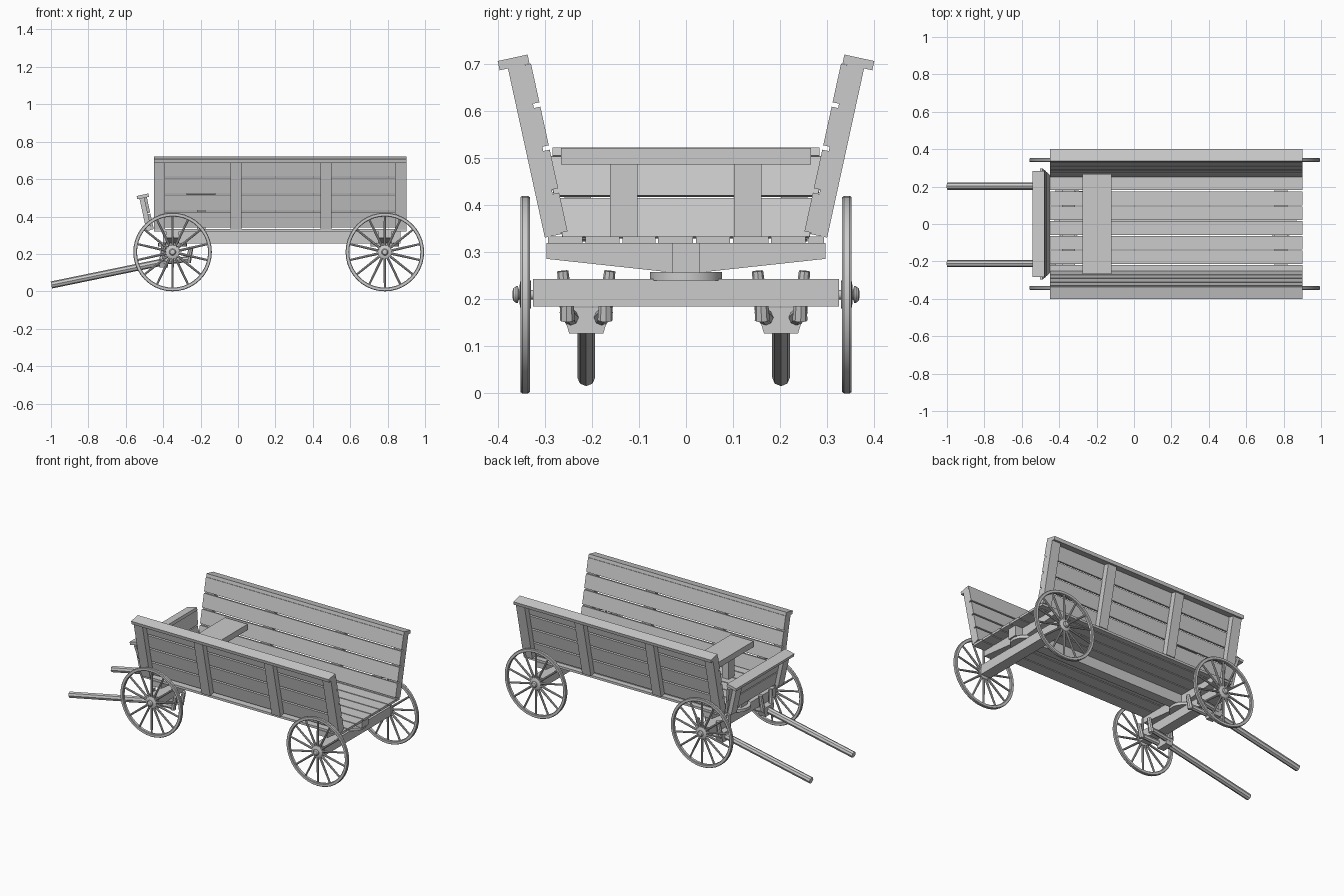
import bpy, bmesh, math
from mathutils import Vector, Matrix

if "Cube" in bpy.data.objects:
    bpy.data.objects.remove(bpy.data.objects["Cube"])

LEAN = math.radians(12.3)


def finish(bm, name, smooth=False):
    bmesh.ops.recalc_face_normals(bm, faces=bm.faces[:])
    me = bpy.data.meshes.new(name)
    bm.to_mesh(me)
    bm.free()
    ob = bpy.data.objects.new(name, me)
    bpy.context.collection.objects.link(ob)
    if smooth:
        bpy.context.view_layer.objects.active = ob
        ob.select_set(True)
        bpy.ops.object.shade_smooth_by_angle(angle=math.radians(35))
        ob.select_set(False)
    return ob


def box(name, lo, hi, matrix=None):
    bm = bmesh.new()
    bmesh.ops.create_cube(bm, size=1)
    for v in bm.verts:
        v.co = Vector([lo[i] + (v.co[i] + 0.5) * (hi[i] - lo[i]) for i in range(3)])
        if matrix:
            v.co = matrix @ v.co
    return finish(bm, name)


def prism(name, profile, x0, x1, matrix=None):
    """Extrude a (y, z) outline along x."""
    bm = bmesh.new()
    a, b = [[bm.verts.new((x, y, z)) for y, z in profile] for x in (x0, x1)]
    n = len(profile)
    bm.faces.new(a)
    bm.faces.new(b)
    for i in range(n):
        bm.faces.new((a[i], a[(i + 1) % n], b[(i + 1) % n], b[i]))
    if matrix:
        bm.transform(matrix)
    return finish(bm, name)


def add_rod(bm, p, q, r1, r2, n=8):
    p, q = Vector(p), Vector(q)
    m = Matrix.Translation((p + q) / 2) @ (q - p).to_track_quat('Z', 'Y').to_matrix().to_4x4()
    bmesh.ops.create_cone(bm, cap_ends=True, segments=n, radius1=r1, radius2=r2,
                          depth=(q - p).length, matrix=m)


def add_lathe(bm, profile, n, closed):
    """Revolve (radius, y) points about the y axis."""
    rings = [[bm.verts.new((r * math.cos(t), y, r * math.sin(t))) for r, y in profile]
             for t in (2 * math.pi * k / n for k in range(n))]
    m = len(profile)
    for k in range(n):
        a, b = rings[k], rings[(k + 1) % n]
        for i in range(m if closed else m - 1):
            j = (i + 1) % m
            bm.faces.new((a[i], a[j], b[j], b[i]))
    if not closed:
        for i in (0, m - 1):
            bm.faces.new([r[i] for r in rings])


# wheels: rim, spokes, hub with domed end
def wheel(name, x, s):
    bm = bmesh.new()
    add_lathe(bm, [(.19, -.007), (.193, -.01), (.207, -.01), (.21, -.006),
                   (.21, .006), (.207, .01), (.193, .01), (.19, .007)], 40, True)
    for k in range(14):
        t = 2 * math.pi * (k + .5) / 14
        c, d = math.cos(t), math.sin(t)
        add_rod(bm, (.025 * c, 0, .025 * d), (.192 * c, 0, .192 * d), .007, .0055)
    add_lathe(bm, [(.026, -.013), (.036, -.009), (.036, .007), (.026, .011), (.011, .012),
                   (.011, .014), (.018, .015), (.018, .019), (.013, .025), (.005, .027)], 20, False)
    bm.transform(Matrix.Translation((x, s * .342, .21)) @ Matrix.Diagonal((1, s, 1, 1)))
    finish(bm, name, True)


# running gear
for x, end in ((-.35, "front"), (.785, "rear")):
    box(end + "_axle", (x - .033, -.325, .185), (x + .033, .325, .243))
    bm = bmesh.new()
    add_rod(bm, (x, -.35, .21), (x, .35, .21), .01, .01, 12)
    finish(bm, end + "_axle_rod", True)
    bm = bmesh.new()
    add_rod(bm, (x, 0, .24), (x, 0, .258), .077, .077, 24)
    finish(bm, end + "_turntable", True)
    prism(end + "_bolster", [(-.297, .32), (-.297, .286), (-.03, .257), (.03, .257),
                             (.297, .286), (.297, .32)], x - .035, x + .035)
    for s, side in ((-1, "right"), (1, "left")):
        wheel(f"{end}_{side}_wheel", x, s)
box("centre_beam", (-.40, -.03, .256), (.87, .03, .32))

# floor planks
edges = [-.296, -.217, -.138, -.062, .018, .097, .178, .257, .296]
for a, b in zip(edges, edges[1:]):
    box("floor_plank", (-.45, a + .003, .319), (.9, b - .003, .333))

# leaning side walls, built upright then tilted outward
for s, side in ((-1, "right"), (1, "left")):
    tilt = (Matrix.Diagonal((1, s, 1, 1)) @ Matrix.Translation((0, .3, .331))
            @ Matrix.Rotation(-LEAN, 4, 'X'))
    for x in (-.45, -.04, .44, .84):
        box(side + "_stake", (x, -.036, 0), (x + .06, 0, .37), tilt)
    for i in range(4):
        z = i * .0935
        box(side + "_plank", (-.45, -.05, z + .003), (.9, -.034, z + .087), tilt)
    box(side + "_cap_rail", (-.45, -.047, .368), (.9, .018, .388), tilt)

# leaning front board
tilt = Matrix.Translation((-.45, 0, .331)) @ Matrix.Rotation(-LEAN, 4, 'Y')
for z0, z1 in ((.002, .086), (.092, .178)):
    w0, w1 = .262 + z0 * .2, .262 + z1 * .2
    prism("front_plank", [(-w0, z0), (w0, z0), (w1, z1), (-w1, z1)], -.016, 0, tilt)
for s in (-1, 1):
    box("front_stake", (-.04, s * .23 - .028, 0), (-.015, s * .23 + .028, .178), tilt)
box("front_cap_rail", (-.052, -.284, .176), (.012, .284, .194), tilt)

# seat
box("seat", (-.275, -.266, .486), (-.12, .266, .522))
for y in (-.132, .131):
    box("seat_leg", (-.22, y - .029, .332), (-.175, y + .029, .488))

# shafts with forked brackets gripping the front axle
for y in (-.212, .202):
    bm = bmesh.new()
    add_rod(bm, (-.998, y, .034), (-.41, y, .155), .019, .019)
    finish(bm, "shaft")
    prism("shaft_bracket", [(y - .036, .127), (y + .036, .127), (y + .048, .165),
                            (y + .048, .183), (y - .048, .183), (y - .048, .165)], -.42, -.375)
    bm = bmesh.new()
    for s in (-1, 1):
        add_rod(bm, (-.41, y + s * .03, .158), (-.265, y + s * .042, .172), .017, .015)
        add_rod(bm, (-.268, y + s * .04, .155), (-.25, y + s * .042, .236), .016, .012)
        add_rod(bm, (-.405, y + s * .04, .165), (-.395, y + s * .05, .26), .015, .012)
    finish(bm, "shaft_fork", True)
